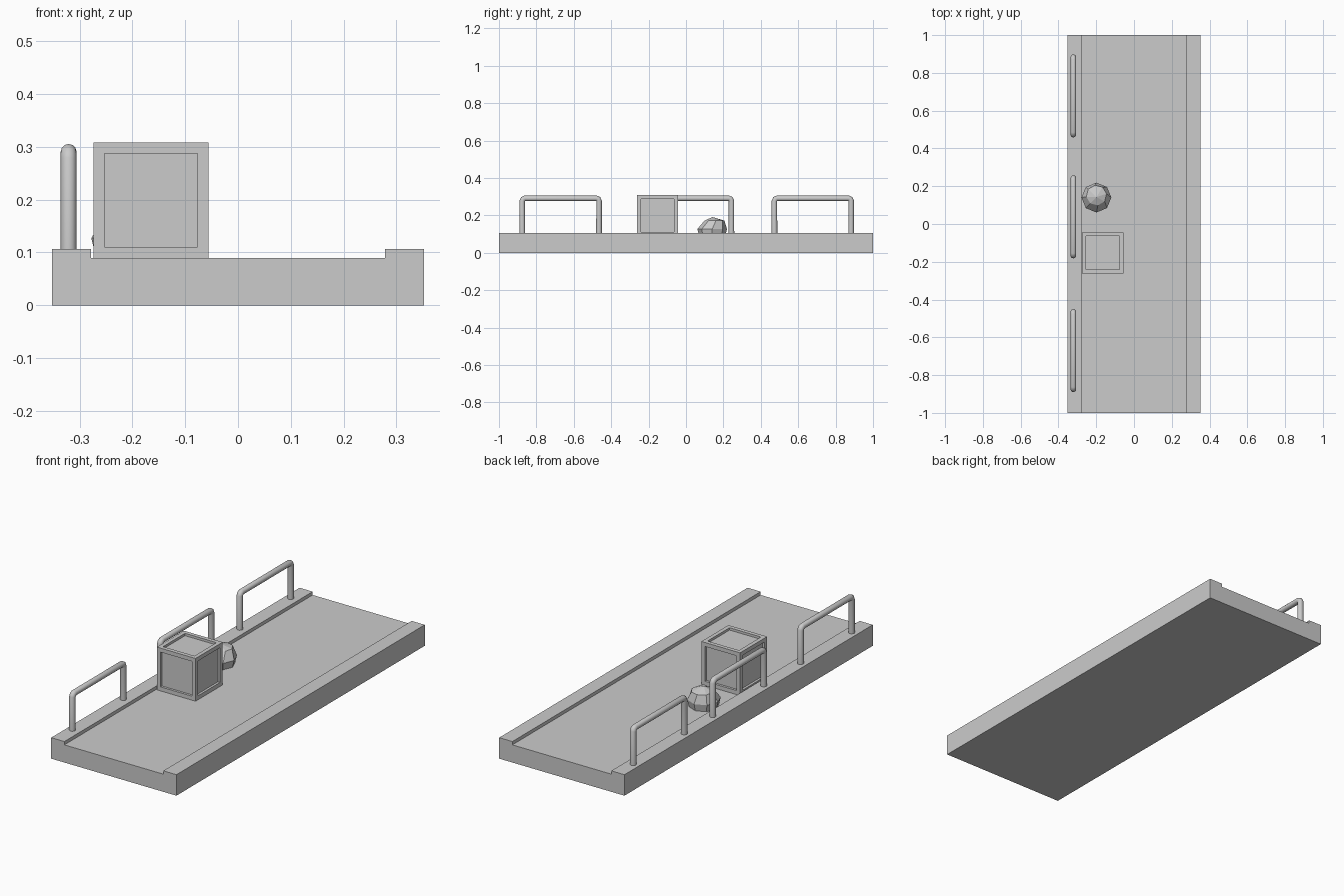
import bpy, bmesh, math
from mathutils import Vector

if "Cube" in bpy.data.objects:
    bpy.data.objects.remove(bpy.data.objects["Cube"])


def add_mesh(name, bm):
    bmesh.ops.recalc_face_normals(bm, faces=bm.faces[:])
    mesh = bpy.data.meshes.new(name)
    bm.to_mesh(mesh)
    bm.free()
    obj = bpy.data.objects.new(name, mesh)
    bpy.context.collection.objects.link(obj)
    return obj


# Deck with raised kerbs: one profile extruded along y
half = [(0.353, 0), (0.353, 0.107), (0.279, 0.107), (0.279, 0.09)]
profile = half + [(-x, z) for x, z in reversed(half)]
bm = bmesh.new()
end = bm.faces.new([bm.verts.new((x, -1, z)) for x, z in profile])
ext = bmesh.ops.extrude_face_region(bm, geom=[end], use_keep_orig=True)
bmesh.ops.translate(bm, vec=(0, 2, 0),
                    verts=[v for v in ext["geom"] if isinstance(v, bmesh.types.BMVert)])
add_mesh("deck", bm)


# Handrails along the left kerb
def handrail(name, y):
    r, hw, top, c = 0.015, 0.205, 0.291, 0.014
    side = [(-hw, 0.1), (-hw, top - c), (-hw + 0.3 * c, top - 0.3 * c), (-hw + c, top)]
    path = side + [(-a, z) for a, z in reversed(side)]
    curve = bpy.data.curves.new(name, "CURVE")
    curve.dimensions = "3D"
    curve.bevel_depth = r
    curve.bevel_resolution = 4
    curve.use_fill_caps = True
    spline = curve.splines.new("POLY")
    spline.points.add(len(path) - 1)
    for p, (a, z) in zip(spline.points, path):
        p.co = (-0.321, y + a, z, 1)
    obj = bpy.data.objects.new(name, curve)
    bpy.context.collection.objects.link(obj)
    bpy.ops.object.select_all(action="DESELECT")
    obj.select_set(True)
    bpy.context.view_layer.objects.active = obj
    bpy.ops.object.convert(target="MESH")
    bpy.ops.object.shade_smooth_by_angle(angle=math.radians(50))


for i, y in enumerate((-0.67, 0.038, 0.678)):
    handrail(f"handrail_{i + 1}", y)

# Crate with recessed panels
bm = bmesh.new()
bmesh.ops.create_cube(bm, size=0.218)
panels = bm.faces[:]
bmesh.ops.inset_individual(bm, faces=panels, thickness=0.029)
for f in panels:
    n = f.normal.copy()
    walls = bmesh.ops.extrude_discrete_faces(bm, faces=[f])["faces"]
    bmesh.ops.translate(bm, verts=walls[0].verts[:], vec=-0.012 * n)
add_mesh("crate", bm).location = (-0.165, -0.153, 0.199)

# Faceted boulder: eight-sided rings, leaning slightly to the back
bm = bmesh.new()
rings = []
for z, r, dy, turn in ((0.09, 0.07, 0, 0), (0.127, 0.079, 0, 0), (0.172, 0.054, 0.012, 0.15)):
    rings.append([bm.verts.new((-0.199 + r * math.cos(a), 0.14 + dy + r * math.sin(a), z))
                  for a in (turn + k * math.tau / 8 for k in range(8))])
peak = bm.verts.new((-0.199, 0.142, 0.191))
bm.faces.new(rings[0])
for k in range(8):
    j = (k + 1) % 8
    for lo, hi in zip(rings, rings[1:]):
        bm.faces.new((lo[k], lo[j], hi[j], hi[k]))
    bm.faces.new((rings[-1][k], rings[-1][j], peak))
add_mesh("boulder", bm)
